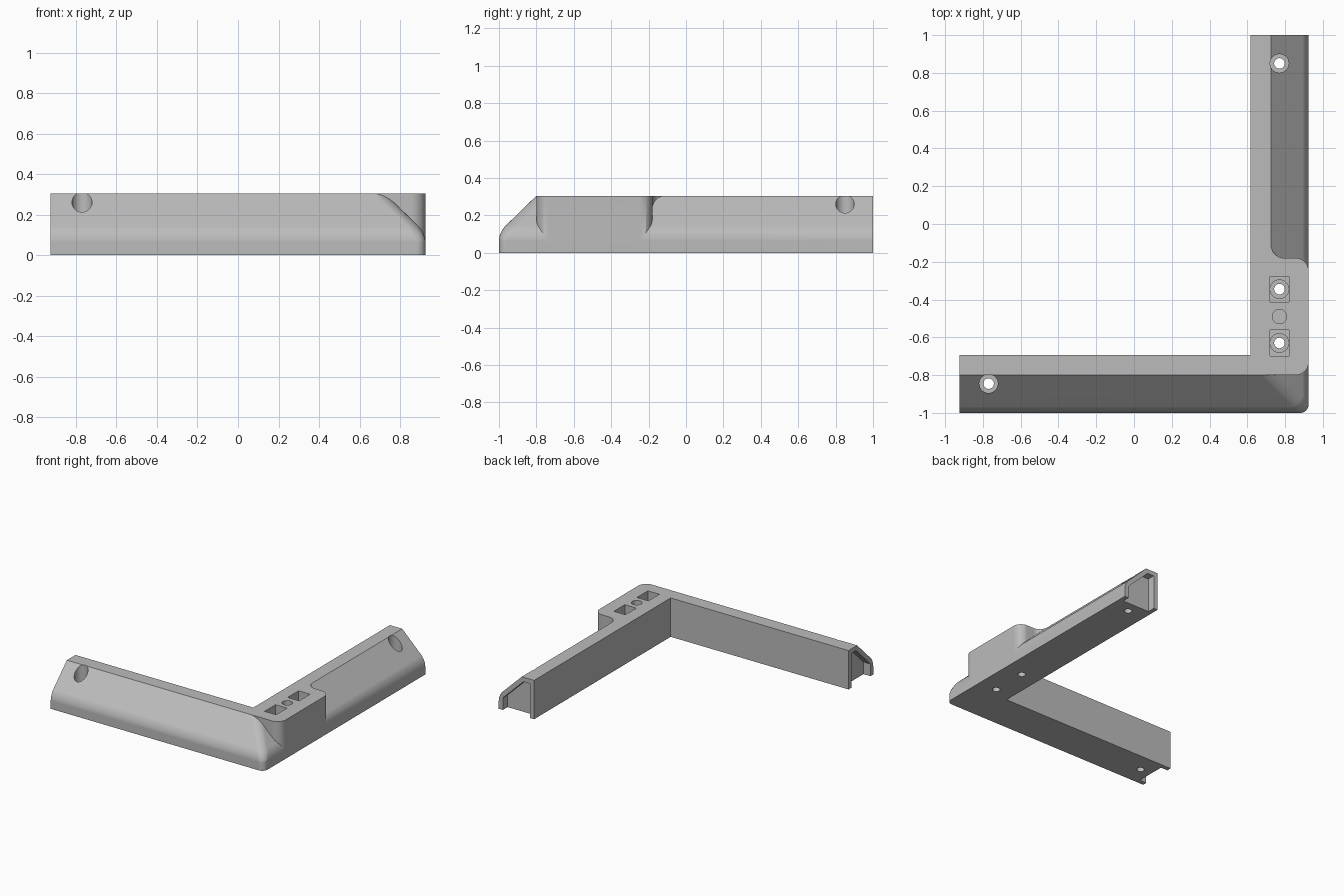
import bpy, bmesh, math
from mathutils import Vector

cube = bpy.data.objects.get("Cube")
if cube:
    bpy.data.objects.remove(cube, do_unlink=True)

W, L, H = 0.925, 1.0, 0.305      # half width, half length, height
ARM, KNEE, TOP = 0.307, 0.11, 0.2  # arm depth, slope start height, slope depth

grey = bpy.data.materials.new("matte grey")
grey.use_nodes = True
colour = (0.5, 0.5, 0.5, 1)
grey.diffuse_color = colour
grey.node_tree.nodes["Principled BSDF"].inputs["Base Color"].default_value = colour


def to_object(name, bm):
    bmesh.ops.recalc_face_normals(bm, faces=bm.faces)
    mesh = bpy.data.meshes.new(name)
    bm.to_mesh(mesh)
    bm.free()
    mesh.materials.append(grey)
    ob = bpy.data.objects.new(name, mesh)
    bpy.context.collection.objects.link(ob)
    return ob


def loft(rings):
    """Closed solid through rings of equal point count."""
    bm = bmesh.new()
    vs = [[bm.verts.new(p) for p in ring] for ring in rings]
    n = len(vs[0])
    for a, b in zip(vs, vs[1:]):
        for i in range(n):
            j = (i + 1) % n
            bm.faces.new((a[i], a[j], b[j], b[i]))
    bm.faces.new(vs[0])
    bm.faces.new(vs[-1])
    return bm


def prism(name, outline, z0, z1):
    return to_object(name, loft([[(x, y, z) for x, y in outline] for z in (z0, z1)]))


def arc(cx, cy, r, a0, a1, n=10):
    return [(cx + r * math.cos(math.radians(a0 + (a1 - a0) * i / n)),
             cy + r * math.sin(math.radians(a0 + (a1 - a0) * i / n))) for i in range(n + 1)]


def x_ring(profile, x):
    return [(x, -L + d, z) for d, z in profile]


def y_ring(profile, y):
    return [(W - d, y, z) for d, z in profile]


def boolean(target, tool, operation):
    mod = target.modifiers.new(operation.lower(), "BOOLEAN")
    mod.operation, mod.solver, mod.object = operation, "EXACT", tool
    bpy.context.view_layer.objects.active = target
    bpy.ops.object.modifier_apply(modifier=mod.name)
    bpy.data.objects.remove(tool, do_unlink=True)


# Two sloped arms, mitred at the corner
profile = [(0, 0), (0, KNEE), (TOP, H), (ARM, H), (ARM, 0)]
mitre = [(W - d, -L + d, z) for d, z in profile]
bm = loft([x_ring(profile, -W), mitre, y_ring(profile, L)])
bm.edges.ensure_lookup_table()


def is_soft(edge):
    """Knee lines, outer corner and hip."""
    a, b = (v.co for v in edge.verts)
    knee = abs(a.z - KNEE) < 1e-4 and abs(b.z - KNEE) < 1e-4
    corner = all(abs((W - p.x) - (p.y + L)) < 1e-4 and p.x > W - TOP - 0.01 for p in (a, b))
    return (knee and (a - b).length > 1) or (corner and abs(a.z - b.z) > 0.01)


bmesh.ops.bevel(bm, geom=[e for e in bm.edges if is_soft(e)], offset=0.045,
                segments=6, profile=0.5, affect="EDGES")
bracket = to_object("corner_bracket", bm)

# Full-height mounting block with rounded and filleted sides
R = 0.07
inner = W - TOP
outline = ([(0.65, -0.8)] + arc(W - R, -0.8 + R, R, -90, 0) + arc(W - R, -0.18 - R, R, 0, 90)
           + arc(inner + R, -0.18 + R, R, 270, 180) + [(0.65, -0.18 + R)])
boolean(bracket, prism("mounting_block", outline, 0.04, H), "UNION")

# Recesses in both arm ends, open underneath
recess = [(0.035, -0.1), (0.035, 0.095), (0.215, 0.27), (0.272, 0.27), (0.272, -0.1)]
for make, end, depth in ((x_ring, -W, 0.06), (y_ring, L, -0.06)):
    tool = to_object("end_recess", loft([make(recess, end - depth), make(recess, end + depth)]))
    boolean(bracket, tool, "DIFFERENCE")


def drill(x, y, r, z0, z1=0.5):
    boolean(bracket, prism("drill", arc(x, y, r, 0, 348.75, 31), z0, z1), "DIFFERENCE")


# Counterbored screw holes, square nut pockets and the blind locating hole
for x, y, pocket in ((0.77, 0.85, False), (-0.77, -0.845, False),
                     (0.77, -0.345, True), (0.77, -0.63, True)):
    if pocket:
        square = [(x + sx * 0.05, y + sy * 0.068) for sx, sy in ((-1, -1), (1, -1), (1, 1), (-1, 1))]
        boolean(bracket, prism("nut_pocket", square, 0.2, 0.5), "DIFFERENCE")
    drill(x, y, 0.0495, 0.1)
    drill(x, y, 0.028, -0.1)
drill(0.77, -0.49, 0.038, 0.15)

# Shading: soft along the rounded edges, crisp elsewhere
bpy.ops.object.select_all(action="DESELECT")
bracket.select_set(True)
bpy.context.view_layer.objects.active = bracket
bpy.ops.object.shade_smooth_by_angle(angle=math.radians(30))
weighted = bracket.modifiers.new("even_shading", "WEIGHTED_NORMAL")
weighted.keep_sharp = True
